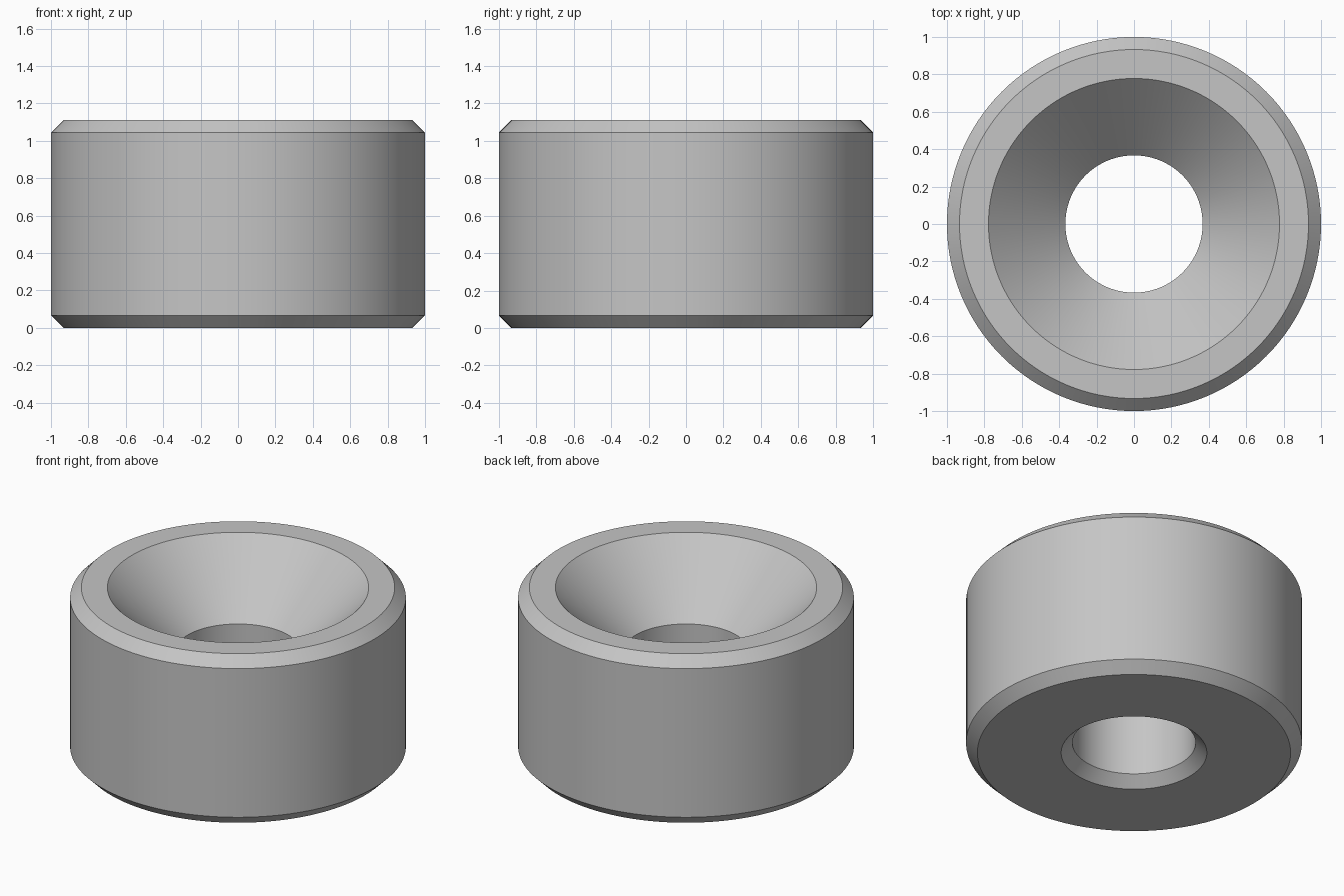
import bpy, bmesh, math

cube = bpy.data.objects.get("Cube")
if cube:
    bpy.data.objects.remove(cube)

# Plain grey material
grey = bpy.data.materials.new("plain_grey")
grey.use_nodes = True
colour = (0.56, 0.56, 0.56, 1)
grey.diffuse_color = colour
grey.node_tree.nodes["Principled BSDF"].inputs["Base Color"].default_value = colour

SEGMENTS = 128
RADIUS, HEIGHT = 1.0, 1.111
CHAMFER = 0.067
BORE, SINK = 0.367, 0.778      # through hole and countersink mouth radii
SINK_Z = HEIGHT - (SINK - BORE)  # 45 degree countersink

# Closed cross-section as (radius, height), counter-clockwise
profile = [
    (BORE + CHAMFER, 0), (RADIUS - CHAMFER, 0),
    (RADIUS, CHAMFER), (RADIUS, HEIGHT - CHAMFER),
    (RADIUS - CHAMFER, HEIGHT), (SINK, HEIGHT),
    (BORE, SINK_Z), (BORE, CHAMFER),
]

# Countersunk bushing: revolve the cross-section
bm = bmesh.new()
rings = []
for i in range(SEGMENTS):
    a = math.tau * i / SEGMENTS
    rings.append([bm.verts.new((r * math.cos(a), r * math.sin(a), z)) for r, z in profile])
for i, ring in enumerate(rings):
    following = rings[(i + 1) % SEGMENTS]
    for j in range(len(profile)):
        k = (j + 1) % len(profile)
        bm.faces.new((ring[j], following[j], following[k], ring[k]))
bmesh.ops.recalc_face_normals(bm, faces=bm.faces)

mesh = bpy.data.meshes.new("countersunk_bushing")
bm.to_mesh(mesh)
bm.free()
mesh.materials.append(grey)
bushing = bpy.data.objects.new("countersunk_bushing", mesh)
bpy.context.collection.objects.link(bushing)

# Smooth round walls, sharp rims
bpy.ops.object.select_all(action="DESELECT")
bushing.select_set(True)
bpy.context.view_layer.objects.active = bushing
bpy.ops.object.shade_smooth_by_angle(angle=math.radians(30))
